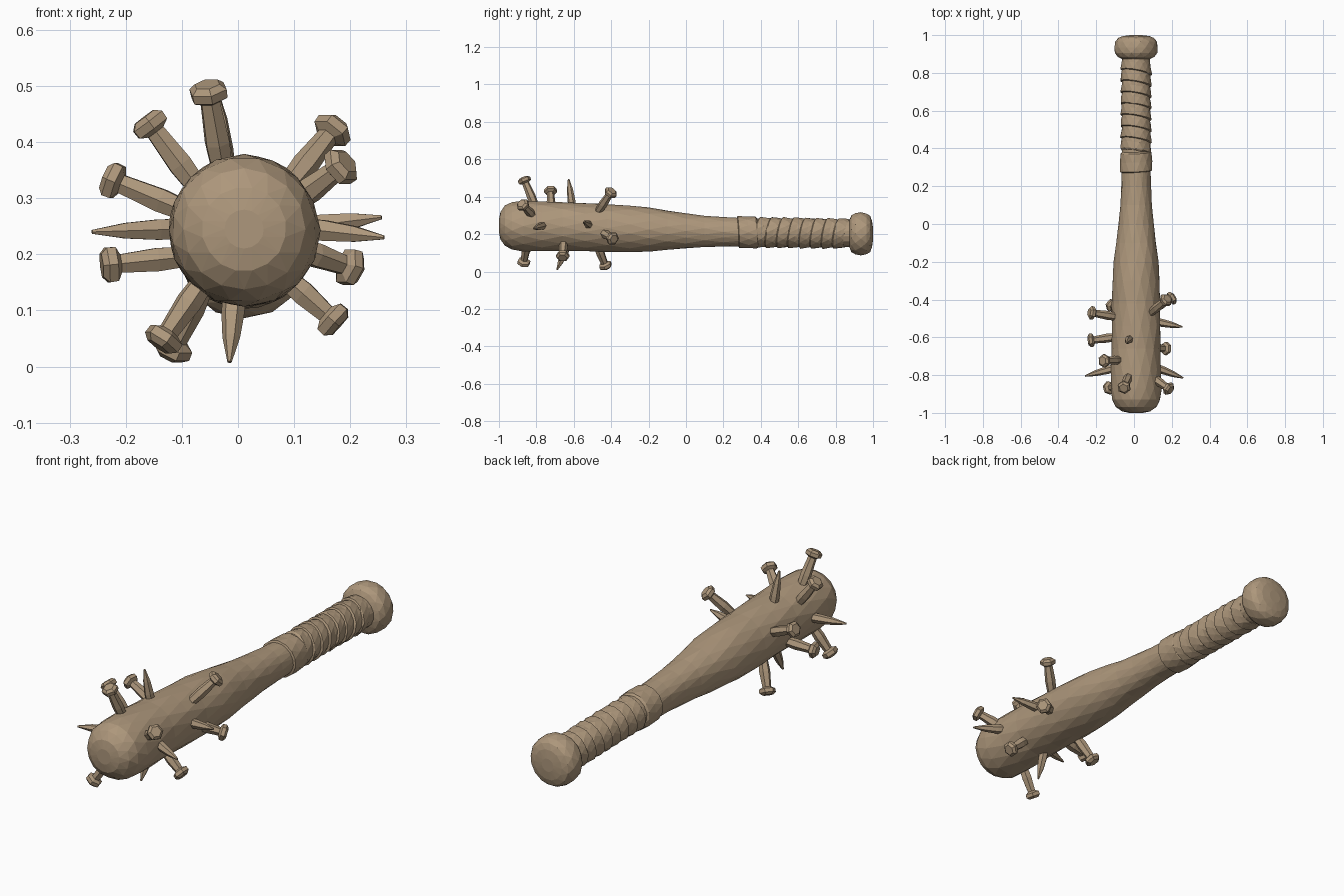
import bpy, bmesh, math, random
from mathutils import Vector

if "Cube" in bpy.data.objects:
    bpy.data.objects.remove(bpy.data.objects["Cube"])

random.seed(4)
wood = bpy.data.materials.new("wood")
wood.diffuse_color = (0.42, 0.31, 0.2, 1)
wood.use_nodes = True
wood.node_tree.nodes["Principled BSDF"].inputs["Base Color"].default_value = wood.diffuse_color


def finish(bm, name):
    bmesh.ops.recalc_face_normals(bm, faces=bm.faces)
    bmesh.ops.triangulate(bm, faces=[f for f in bm.faces if len(f.verts) == 4])
    me = bpy.data.meshes.new(name)
    bm.to_mesh(me)
    bm.free()
    me.materials.append(wood)
    ob = bpy.data.objects.new(name, me)
    bpy.context.collection.objects.link(ob)
    return ob


def skin(bm, rings):
    for a, b in zip(rings, rings[1:]):
        for i in range(len(a)):
            j = (i + 1) % len(a)
            bm.faces.new((a[i], a[j], b[j], b[i]))
    bm.faces.new(rings[0])
    bm.faces.new(rings[-1])


def axis_z(y):
    # the bat droops slightly toward the handle
    pts = [(-1, .245), (-.6, .239), (-.3, .228), (0, .217), (.3, .21), (.85, .203), (1, .2)]
    for (a, za), (b, zb) in zip(pts, pts[1:]):
        if y <= b:
            return za + (zb - za) * (y - a) / (b - a)
    return .2


def lathe(name, profile, sides, jitter=0.0, tilt=0.0):
    # profile is (y, radius); tilt slants the rings like wound tape
    bm = bmesh.new()
    rings = []
    for k, (y, r) in enumerate(profile):
        ring = []
        for i in range(sides):
            t = 2 * math.pi * (i + 0.5 * (k % 2)) / sides
            rr = r * (1 + random.uniform(-jitter, jitter))
            yy = y + tilt * math.cos(t + 0.8)
            ring.append(bm.verts.new((.011 + rr * math.cos(t), yy, axis_z(y) + rr * math.sin(t))))
        rings.append(ring)
    skin(bm, rings)
    return finish(bm, name)


# wooden body with rounded striking end
lathe("bat_body", [(-1, .035), (-.992, .075), (-.968, .108), (-.93, .129), (-.87, .135), (-.77, .134),
                   (-.66, .131), (-.54, .130), (-.42, .128), (-.3, .125), (-.2, .118), (-.1, .106),
                   (0, .094), (.1, .085), (.2, .079), (.32, .076), (.6, .074), (.9, .074)], 16, .012)

# wound tape on the handle, as overlapping slanted bands
lathe("grip_collar", [(.275, .074), (.28, .086), (.33, .086), (.375, .084), (.385, .074)], 14, .015, .006)
tape = [(.375, .074)]
for i in range(8):
    y = .385 + i * .06
    tape += [(y, .083), (y + .035, .079), (y + .055, .075)]
lathe("grip_tape", tape, 14, .025, -.02)

# knob at the end of the handle
lathe("knob", [(.872, .07), (.884, .098), (.905, .113), (.935, .116), (.965, .111), (.985, .096),
               (.995, .07), (1, .03)], 14, .008)


def spike(name, base, tip, stations):
    # stations are (distance back from the tip or fraction, radius)
    b, t = Vector(base), Vector(tip)
    d = (t - b).normalized()
    b = b - d * .05
    length = (t - b).length
    q = d.to_track_quat('Z', 'Y')
    bm = bmesh.new()
    rings = []
    for s, r in stations:
        s = length + s if s < 0 else s * length
        c = b + d * s
        rings.append([bm.verts.new(c + q @ Vector((r * math.cos(a), r * math.sin(a), 0)))
                      for a in [2 * math.pi * i / 6 for i in range(6)]])
    skin(bm, rings)
    finish(bm, name)


NAIL = [(0, .018), (.45, .024), (-.034, .019), (-.026, .035), (-.01, .036), (1, .024)]
POINT = [(0, .020), (.4, .021), (.7, .016), (1, .004)]

# headed nails: base and outer end of head
nails = [((-.03, -.81, .36), (-.055, -.87, .503)),
         ((-.08, -.72, .33), (-.167, -.725, .445)),
         ((-.10, -.49, .28), (-.238, -.468, .338)),
         ((-.11, -.60, .194), (-.243, -.618, .18)),
         ((-.07, -.85, .14), (-.142, -.87, .035)),
         ((-.07, -.47, .13), (-.123, -.425, .018)),
         ((.10, -.46, .335), (.178, -.395, .433)),
         ((.11, -.82, .30), (.195, -.88, .365)),
         ((.12, -.44, .205), (.213, -.385, .172)),
         ((.10, -.655, .145), (.182, -.66, .072))]
for i, (b, t) in enumerate(nails):
    spike(f"nail_{i + 1}", b, t, NAIL)

# nails driven through with the sharp end showing
points = [((-.11, -.765, .245), (-.26, -.805, .24)),
          ((.13, -.52, .25), (.256, -.545, .266)),
          ((.13, -.765, .245), (.26, -.815, .23)),
          ((-.025, -.61, .36), (-.04, -.628, .495)),
          ((-.008, -.645, .11), (-.015, -.69, .008))]
for i, (b, t) in enumerate(points):
    spike(f"nail_point_{i + 1}", b, t, POINT)
